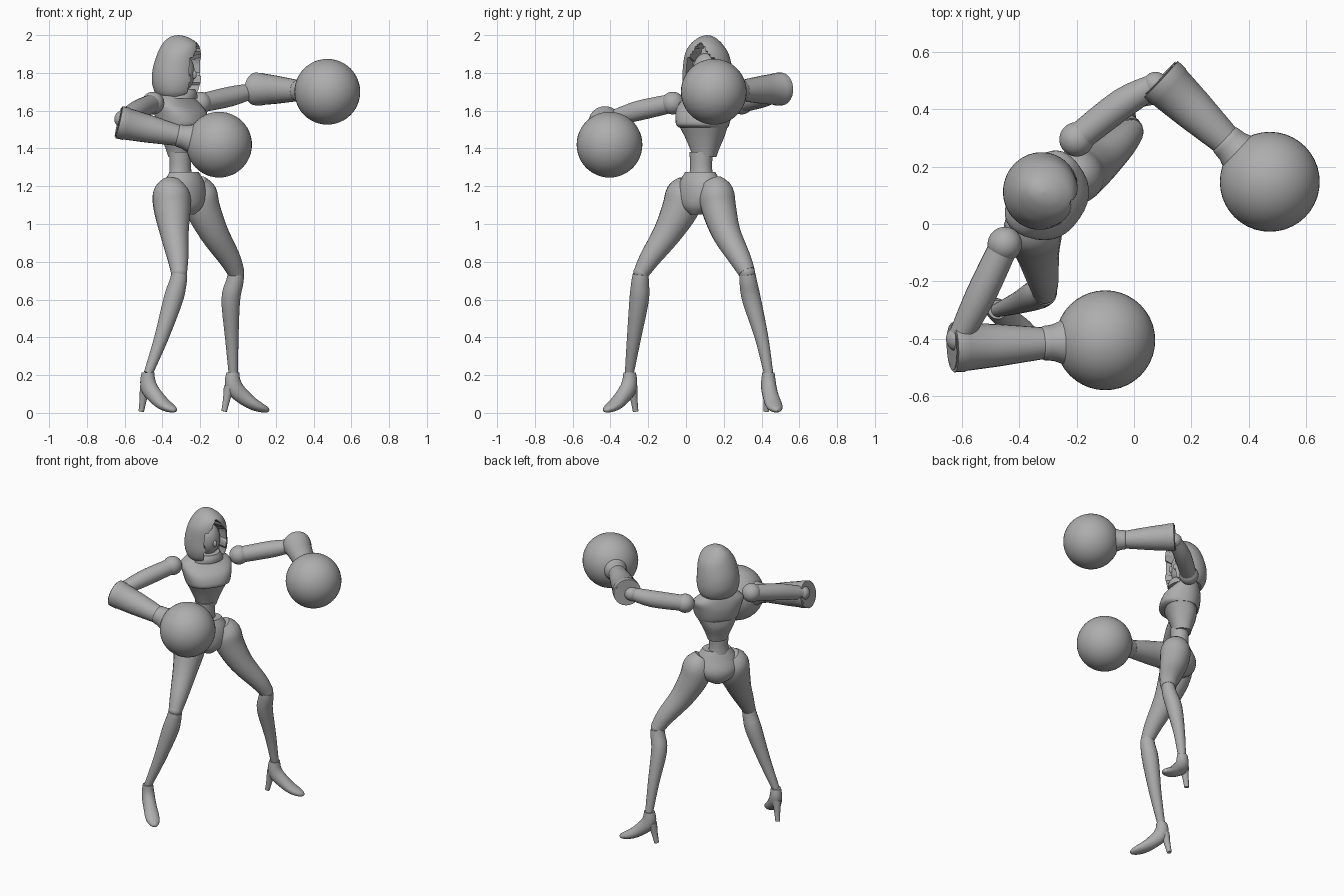
import bpy, bmesh, math
from mathutils import Vector, Matrix

if "Cube" in bpy.data.objects:
    bpy.data.objects.remove(bpy.data.objects["Cube"], do_unlink=True)

GREY = (0.42, 0.42, 0.42, 1)
grey = bpy.data.materials.new("plain grey")
grey.use_nodes = True
grey.diffuse_color = GREY
grey.node_tree.nodes["Principled BSDF"].inputs["Base Color"].default_value = GREY
parts = []
Z = Vector((0, 0, 1))


def finish(name, bm):
    bmesh.ops.recalc_face_normals(bm, faces=bm.faces)
    mesh = bpy.data.meshes.new(name)
    bm.to_mesh(mesh)
    bm.free()
    mesh.materials.append(grey)
    ob = bpy.data.objects.new(name, mesh)
    bpy.context.collection.objects.link(ob)
    parts.append(ob)
    return ob


def smooth_rows(rows, steps):
    """Catmull-Rom interpolation through rows of numbers."""
    rows = [Vector(r) for r in rows]
    out = []
    for i in range(len(rows) - 1):
        b, c = rows[i], rows[i + 1]
        a, d = rows[max(i - 1, 0)], rows[min(i + 2, len(rows) - 1)]
        for s in range(steps):
            t = s / steps
            out.append(b + (c - a) * (t / 2) + (a * 2 - b * 5 + c * 4 - d) * (t * t / 2)
                       + (b * 3 - a - c * 3 + d) * (t ** 3 / 2))
    return out + [rows[-1]]


def skin(name, rings):
    """Close a list of equal rings of points into a solid."""
    bm = bmesh.new()
    loops = [[bm.verts.new(p) for p in ring] for ring in rings]
    n = len(loops[0])
    for lo, hi in zip(loops, loops[1:]):
        for i in range(n):
            bm.faces.new((lo[i], lo[(i + 1) % n], hi[(i + 1) % n], hi[i]))
    bm.faces.new(loops[0])
    bm.faces.new(loops[-1])
    return finish(name, bm)


def ring(c, u, v, a, b, n, power=1.0):
    def sq(t):
        return math.copysign(abs(t) ** power, t)
    angles = [2 * math.pi * i / n for i in range(n)]
    return [c + u * a * sq(math.sin(t)) + v * b * sq(math.cos(t)) for t in angles]


def limb(name, rows, steps=4, n=20):
    """Tube through rows of x, y, z, radius."""
    rows = smooth_rows(rows, steps)
    pts = [r.xyz for r in rows]
    u = None
    rings = []
    for i, p in enumerate(pts):
        t = (pts[min(i + 1, len(pts) - 1)] - pts[max(i - 1, 0)]).normalized()
        u = u or t.orthogonal()
        u = (u - t * u.dot(t)).normalized()
        rings.append(ring(p, u, t.cross(u), rows[i].w, rows[i].w, n))
    return skin(name, rings)


def axes(degrees):
    f = Vector((math.cos(math.radians(degrees)), math.sin(math.radians(degrees)), 0))
    return f, Z.cross(f)


def stack(name, x, y, degrees, rows, steps=4, n=32, power=1.0):
    """Upright body of rows: height, forward shift, half width, half depth."""
    f, side = axes(degrees)
    rings = [ring(Vector((x, y, r[0])) + f * r[1], side, f, r[2], r[3], n, power)
             for r in smooth_rows(rows, steps)]
    return skin(name, rings)


def ball(name, centre, size, degrees=0):
    bm = bmesh.new()
    m = (Matrix.Translation(centre) @ Matrix.Rotation(math.radians(degrees), 4, 'Z')
         @ Matrix.Diagonal((*size, 1)))
    bmesh.ops.create_uvsphere(bm, u_segments=40, v_segments=24, radius=1, matrix=m)
    return finish(name, bm)


# Torso: bodice with a sharp bust shelf, waist, pelvis
stack("chest", -.325, .11, -35, [
    (1.355, .02, .062, .055), (1.40, .02, .078, .068), (1.46, .02, .105, .088),
    (1.515, .03, .132, .10)], n=32, power=.85)
stack("bust", -.325, .11, -35, [
    (1.51, .03, .132, .105), (1.53, .038, .14, .125), (1.59, .025, .155, .12),
    (1.64, 0, .16, .09), (1.68, -.01, .11, .07), (1.70, -.01, .06, .06)], n=32, power=.85)
stack("waist", -.305, .08, -38, [
    (1.24, 0, .07, .06), (1.30, 0, .06, .055), (1.38, 0, .064, .058)])
stack("pelvis", -.285, .075, -42, [
    (1.275, 0, .088, .068), (1.22, 0, .122, .092), (1.15, -.01, .14, .11),
    (1.09, -.008, .105, .10), (1.05, 0, .045, .06)])

# Neck, collar and face
stack("neck", -.32, .11, -28, [(1.66, 0, .05, .05), (1.80, .01, .045, .045)])
stack("collar", -.32, .11, -28, [
    (1.665, .02, .10, .085), (1.69, .02, .09, .085), (1.715, .02, .075, .075)])
face_dir, face_side = axes(-20)
head = Vector((-.325, .115, 0))
ball("face", head + face_dir * .025 + Z * 1.80, (.072, .075, .105), -20)
ball("nose", head + face_dir * .098 + Z * 1.79, (.014, .012, .022), -20)

# Hood with a pointed opening pushed in at the front
hood = stack("hood", head.x, head.y, -20, [
    (1.675, 0, .108, .095), (1.70, 0, .125, .115), (1.75, 0, .135, .13),
    (1.82, .002, .132, .128), (1.90, .014, .116, .116), (1.95, .02, .085, .098),
    (1.98, .015, .053, .065), (1.994, .01, .028, .035), (2.0, .01, .004, .004)], n=64)
for v in hood.data.vertices:
    fwd, across = (v.co - head).dot(face_dir), (v.co - head).dot(face_side)
    if fwd > 0 and abs(across) < min(.075, (1.955 - v.co.z) * .75):
        v.co -= face_dir * max(0, fwd - .04)

# Arms: shoulder ball, upper arm, hollow forearm guard, round glove
ARMS = {
    "left": dict(shoulder=(-.20, .295, 1.64), mid=(-.04, .42, 1.675),
                 elbow=(.075, .485, 1.705), end=(.09, .508, 1.715), fist=(.473, .147, 1.70)),
    "right": dict(shoulder=(-.45, -.07, 1.64), mid=(-.535, -.25, 1.60),
                  elbow=(-.61, -.40, 1.555), end=(-.635, -.43, 1.54), fist=(-.10, -.405, 1.42)),
}
for side, a in ARMS.items():
    ball(side + "_shoulder", a["shoulder"], (.06, .06, .06))
    ball(side + "_elbow", a["elbow"], (.045, .045, .045))
    limb(side + "_upper_arm", [(*a["shoulder"], .05), (*a["mid"], .053), (*a["elbow"], .04)])
    end, fist = Vector(a["end"]), Vector(a["fist"])

    def along(profile):
        return [(*end.lerp(fist, t), r) for t, r in profile]
    limb(side + "_forearm", along([
        (.12, .05), (.02, .07), (0, .08), (.01, .087), (.08, .087), (.09, .084),
        (.30, .074), (.62, .054)]), steps=1, n=24)
    limb(side + "_cuff", along([(.58, .052), (.60, .06), (.66, .064), (.76, .085)]), n=24, steps=2)
    ball(side + "_glove", fist, (.174, .174, .174))

# Legs: hip to knee, then knee to ankle
LEGS = {
    "right": ([(-.345, .02, 1.22, .06), (-.352, -.005, 1.165, .098), (-.348, -.03, 1.08, .098),
               (-.336, -.10, .95, .076), (-.318, -.19, .82, .056), (-.312, -.235, .745, .043)],
              [(-.31, -.24, .735, .042), (-.318, -.243, .69, .047), (-.343, -.248, .60, .052),
               (-.405, -.275, .40, .038), (-.475, -.30, .21, .024)], -42),
    "left": ([(-.225, .135, 1.22, .06), (-.205, .16, 1.165, .092), (-.185, .175, 1.08, .092),
              (-.125, .215, .95, .076), (-.045, .285, .82, .058), (-.01, .322, .745, .045)],
             [(-.01, .325, .735, .043), (-.018, .33, .69, .047), (-.038, .347, .60, .05),
              (-.033, .40, .40, .036), (-.025, .437, .21, .025)], 14),
}
for side, (thigh, shin, heading) in LEGS.items():
    limb(side + "_thigh", thigh)
    ball(side + "_knee", thigh[-1][:3], (.043, .043, .043))
    limb(side + "_shin", shin)

    # High-heeled shoe in the vertical plane of its heading
    f, across = axes(heading)
    ankle = Vector((*shin[-1][:2], 0))
    rows = smooth_rows([
        (-.002, .215, .032, .034, 0), (-.004, .17, .038, .042, 10), (.012, .125, .041, .046, 35),
        (.06, .08, .042, .04, 48), (.11, .046, .045, .032, 65), (.155, .027, .038, .024, 80),
        (.185, .018, .022, .015, 90), (.195, .016, .006, .006, 90)], 3)
    rings = []
    for fwd, z, wide, thick, tilt in rows:
        t = math.radians(tilt)
        rings.append(ring(ankle + f * fwd + Z * z, across, f * math.cos(t) + Z * math.sin(t),
                          wide, thick, 20))
    skin(side + "_shoe", rings)
    top, tip = ankle - f * .022 + Z * .14, ankle - f * .05 + Z * .008
    limb(side + "_heel", [(*top, .03), (*top.lerp(tip, .5), .02), (*tip, .015)], n=12)

# Smooth shading that keeps the hard edges
bpy.ops.object.select_all(action='DESELECT')
for ob in parts:
    ob.select_set(True)
bpy.context.view_layer.objects.active = parts[0]
bpy.ops.object.shade_smooth_by_angle(angle=math.radians(35))
